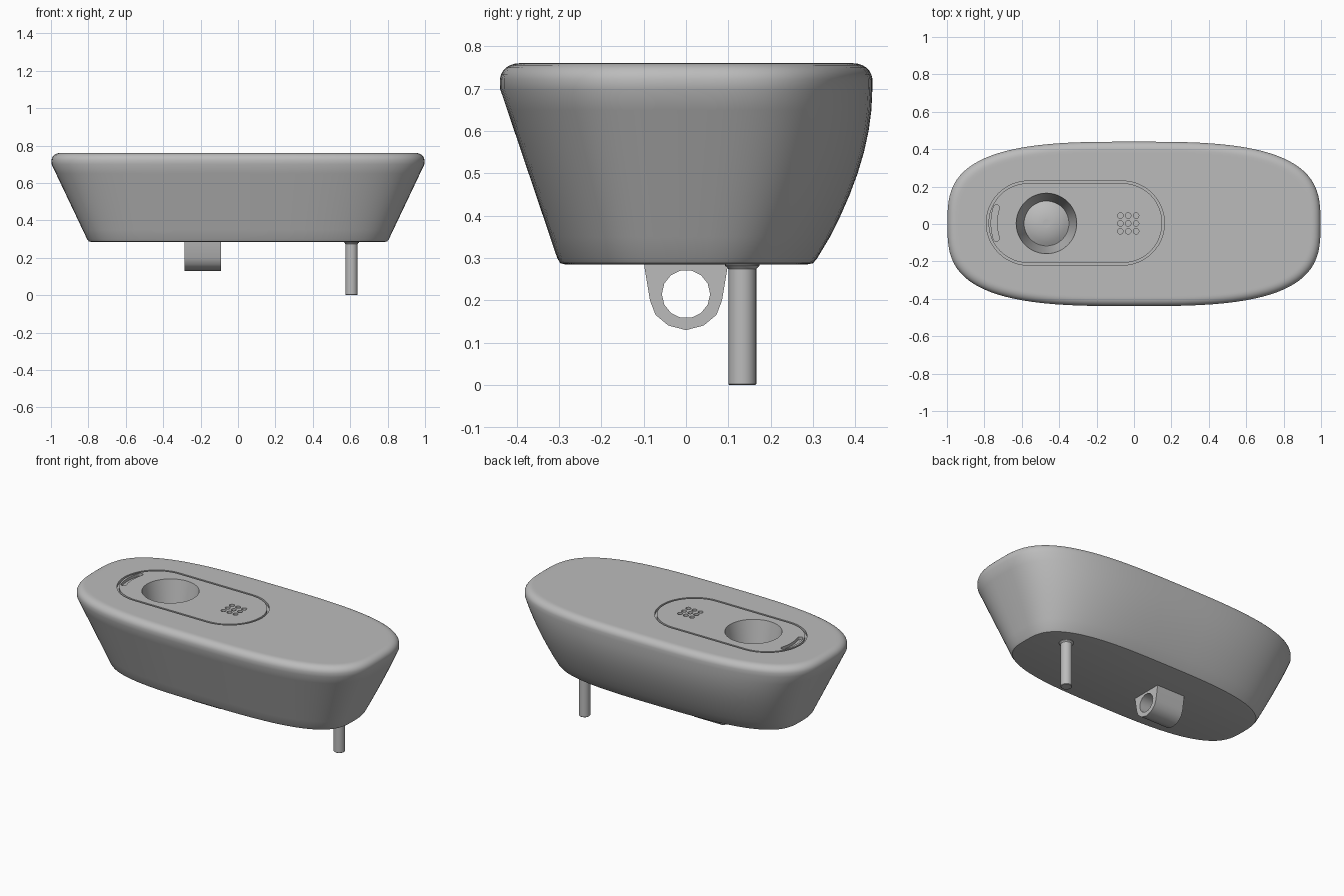
import bpy, bmesh, math

if "Cube" in bpy.data.objects:
    bpy.data.objects.remove(bpy.data.objects["Cube"])

grey = bpy.data.materials.new("plain grey")
grey.use_nodes = True
COLOUR = (0.5, 0.5, 0.5, 1)
grey.diffuse_color = COLOUR
grey.node_tree.nodes["Principled BSDF"].inputs["Base Color"].default_value = COLOUR


def loft(bm, rings):
    """Skin equal-length rings of points and cap both ends."""
    rows = [[bm.verts.new(p) for p in ring] for ring in rings]
    n = len(rows[0])
    for a, b in zip(rows, rows[1:]):
        for i in range(n):
            j = (i + 1) % n
            bm.faces.new((a[i], a[j], b[j], b[i]))
    bm.faces.new(rows[0][::-1])
    bm.faces.new(rows[-1])


def finish(name, bm, angle=35):
    bmesh.ops.recalc_face_normals(bm, faces=bm.faces)
    mesh = bpy.data.meshes.new(name)
    bm.to_mesh(mesh)
    bm.free()
    mesh.materials.append(grey)
    obj = bpy.data.objects.new(name, mesh)
    bpy.context.collection.objects.link(obj)
    smooth(obj, angle)
    return obj


def smooth(obj, angle):
    bpy.ops.object.select_all(action="DESELECT")
    obj.select_set(True)
    bpy.context.view_layer.objects.active = obj
    bpy.ops.object.shade_smooth_by_angle(angle=math.radians(angle))


def cut(obj, cutter, angle=35):
    """Subtract a cutter, then discard it."""
    cutter.hide_render = True
    mod = obj.modifiers.new("cut", "BOOLEAN")
    mod.operation, mod.solver, mod.object = "DIFFERENCE", "EXACT", cutter
    bpy.ops.object.select_all(action="DESELECT")
    bpy.context.view_layer.objects.active = obj
    obj.select_set(True)
    bpy.ops.object.modifier_apply(modifier=mod.name)
    bpy.data.objects.remove(cutter)
    smooth(obj, angle)


def turned(bm, cx, cy, profile, n=48):
    """Round solid from (radius, z) pairs."""
    loft(bm, [[(cx + r * math.cos(2 * math.pi * i / n),
                cy + r * math.sin(2 * math.pi * i / n), z) for i in range(n)]
              for r, z in profile])


def prism(bm, outline, z0, z1):
    loft(bm, [[(x, y, z) for x, y in outline] for z in (z0, z1)])


def spow(v, e):
    return math.copysign(abs(v) ** e, v)


# Tapered housing: (half length, front depth, back depth, z)
TOP, BASE = 0.76, 0.285
sections = [(0.785, 0.285, 0.285, BASE), (0.798, 0.297, 0.3, 0.288), (0.807, 0.304, 0.31, 0.3)]
for k in range(1, 9):
    t = k / 8
    sections.append((0.807 + 0.19 * t, 0.304 + 0.135 * t,
                     0.31 + 0.13 * math.sin(t * math.pi / 2) ** 0.9, 0.3 + 0.4 * t))
for k in range(1, 8):
    a = math.radians(90 * k / 7)
    inset = 0.045 * (1 - math.cos(a)) - 0.003 * math.sin(a * 2)
    sections.append((0.997 - inset, 0.439 - inset, 0.44 - inset, 0.712 + 0.048 * math.sin(a)))
sections.append((0.94, 0.382, 0.383, TOP))

bm = bmesh.new()
N = 96
rings = []
for hx, front, back, z in sections:
    ring = []
    for i in range(N):
        a = 2 * math.pi * i / N
        c, s = spow(math.cos(a), 2 / 3.1), spow(math.sin(a), 2 / 3.1)
        ring.append((hx * c, s * (back if s > 0 else front), z))
    rings.append(ring)
loft(bm, rings)
housing = finish("housing", bm)


# Stadium groove around the faceplate
def stadium(r, left=-0.565, right=-0.062, cy=0.005, n=24):
    pts = []
    for cx, start in ((right, -90), (left, 90)):
        for i in range(n + 1):
            a = math.radians(start + 180 * i / n)
            pts.append((cx + r * math.cos(a), cy + r * math.sin(a)))
    return pts


bm = bmesh.new()
outer, inner = stadium(0.225), stadium(0.213)
corners = [[bm.verts.new((x, y, z)) for x, y in o]
           for o, z in ((outer, 0.745), (outer, 0.8), (inner, 0.8), (inner, 0.745))]
for a, b in zip(corners, corners[1:] + corners[:1]):
    for i in range(len(a)):
        j = (i + 1) % len(a)
        bm.faces.new((a[i], a[j], b[j], b[i]))
cut(housing, finish("groove_cutter", bm))

# Lens well
LENS_X = -0.468
bm = bmesh.new()
turned(bm, LENS_X, 0.003, [(0.12, 0.56), (0.162, TOP), (0.17, 0.8)])
cut(housing, finish("lens_well_cutter", bm))

# Microphone holes and crescent indicator recess
bm = bmesh.new()
for i in (-1, 0, 1):
    for j in (-1, 0, 1):
        turned(bm, -0.031 + 0.042 * i, 0.003 + 0.042 * j, [(0.015, 0.742), (0.015, 0.8)], 16)
crescent = []
R, W, SPAN = 0.28, 0.016, math.radians(17)
for k in range(13):
    a = math.pi - SPAN + 2 * SPAN * k / 12
    crescent.append((LENS_X + (R + W) * math.cos(a), 0.005 + (R + W) * math.sin(a)))
for sign, sweep in ((1, range(1, 8)), (-1, range(1, 8))):
    end = math.pi + sign * SPAN
    ex, ey = LENS_X + R * math.cos(end), 0.005 + R * math.sin(end)
    for k in sweep:
        a = end + math.pi * k / 8 if sign > 0 else end + math.pi + math.pi * k / 8
        crescent.append((ex + W * math.cos(a), ey + W * math.sin(a)))
    if sign > 0:
        for k in range(13):
            a = math.pi + SPAN - 2 * SPAN * k / 12
            crescent.append((LENS_X + (R - W) * math.cos(a), 0.005 + (R - W) * math.sin(a)))
prism(bm, crescent, 0.742, 0.8)
cut(housing, finish("small_holes_cutter", bm))

# Domed lens with a small centre disc at the bottom of the well
bm = bmesh.new()
turned(bm, LENS_X, 0.003, [(0.119, 0.55), (0.119, 0.562), (0.1, 0.573), (0.075, 0.583),
                           (0.05, 0.589), (0.025, 0.592)])
finish("lens", bm)
bm = bmesh.new()
turned(bm, LENS_X, 0.003, [(0.022, 0.585), (0.022, 0.596)], 12)
finish("lens_centre", bm)

# Hinge lug under the housing, pierced along its length
half = [(0.1, 0.295), (0.097, 0.272), (0.085, 0.2), (0.072, 0.166), (0.042, 0.141)]
outline = half + [(0, 0.13)] + [(-y, z) for y, z in reversed(half)]
bm = bmesh.new()
loft(bm, [[(x, y, z) for y, z in outline] for x in (-0.285, -0.09)])
lug = finish("hinge_lug", bm, 40)
bm = bmesh.new()
hole = [(0.057 * math.cos(math.tau * i / 14), 0.215 + 0.057 * math.sin(math.tau * i / 14))
        for i in range(14)]
loft(bm, [[(x, y, z) for y, z in hole] for x in (-0.4, 0)])
cut(lug, finish("lug_hole_cutter", bm), 40)

# Cable with a slim collar where it enters the housing
bm = bmesh.new()
turned(bm, 0.607, 0.133, [(0.03, 0), (0.033, 0.003), (0.033, 0.274), (0.036, 0.278),
                          (0.041, 0.282), (0.041, 0.292)], 24)
finish("cable", bm)
